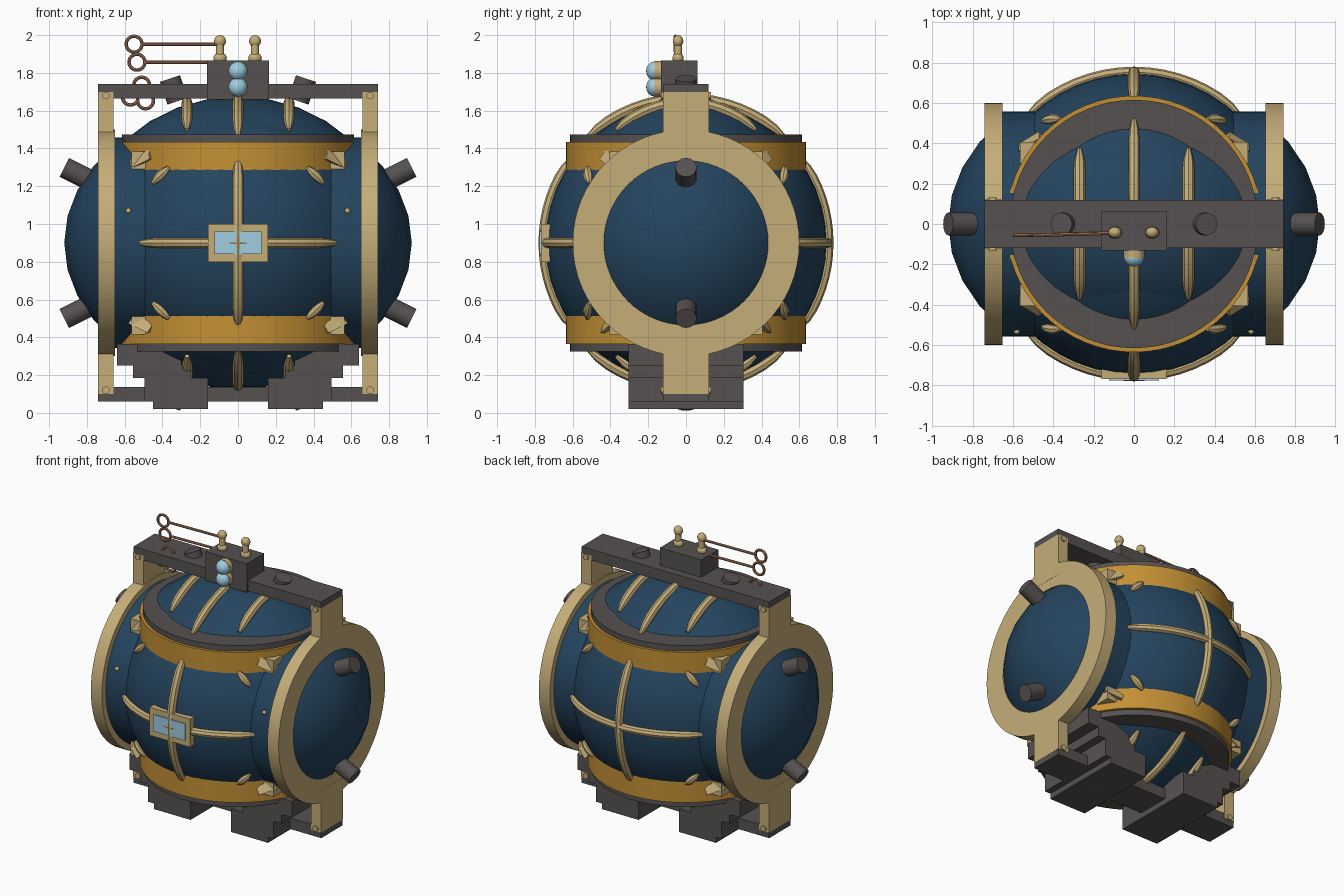
import bpy, bmesh
from math import sin, cos, pi, sqrt, atan2
from mathutils import Matrix, Vector

if "Cube" in bpy.data.objects:
    bpy.data.objects.remove(bpy.data.objects["Cube"])

CZ = 0.9  # height of the hull centre


def material(name, rgb):
    m = bpy.data.materials.new(name)
    m.use_nodes = True
    m.diffuse_color = (*rgb, 1)
    m.node_tree.nodes["Principled BSDF"].inputs["Base Color"].default_value = (*rgb, 1)
    return m


NAVY = material("navy_blue", (0.018, 0.058, 0.112))
BRASS = material("pale_brass", (0.56, 0.42, 0.19))
GOLD = material("golden_orange", (0.55, 0.28, 0.035))
IRON = material("dark_iron", (0.095, 0.083, 0.083))
GLASS = material("light_blue_glass", (0.35, 0.61, 0.75))
COPPER = material("copper", (0.42, 0.20, 0.11))


def add_object(name, mesh, mat):
    mesh.materials.clear()
    mesh.materials.append(mat)
    obj = bpy.data.objects.new(name, mesh)
    bpy.context.collection.objects.link(obj)
    bpy.ops.object.select_all(action='DESELECT')
    obj.select_set(True)
    bpy.context.view_layer.objects.active = obj
    bpy.ops.object.shade_smooth_by_angle(angle=0.6)
    return obj


def finish(name, bm, mat):
    bmesh.ops.recalc_face_normals(bm, faces=bm.faces[:])
    mesh = bpy.data.meshes.new(name)
    bm.to_mesh(mesh)
    bm.free()
    return add_object(name, mesh, mat)


def box(name, x, y, z, mat):
    """Box given by its (min, max) along each axis."""
    bm = bmesh.new()
    spans = (x, y, z)
    mid = Vector([(a + b) / 2 for a, b in spans])
    size = [b - a for a, b in spans]
    bmesh.ops.create_cube(bm, size=1, matrix=Matrix.Translation(mid) @ Matrix.Diagonal((*size, 1)))
    return finish(name, bm, mat)


def ball(name, loc, radii, mat, cut=None, segments=32):
    """Ellipsoid; cut = (axis vector, distance) keeps only the cap beyond it."""
    bm = bmesh.new()
    bmesh.ops.create_uvsphere(bm, u_segments=segments, v_segments=segments // 2, radius=1,
                              matrix=Matrix.Diagonal((*radii, 1)))
    if cut:
        axis = Vector(cut[0])
        bmesh.ops.bisect_plane(bm, geom=bm.verts[:] + bm.edges[:] + bm.faces[:],
                               plane_co=axis * cut[1], plane_no=axis, clear_inner=True)
    bmesh.ops.translate(bm, verts=bm.verts[:], vec=loc)
    return finish(name, bm, mat)


def rod(name, start, end, radius, mat, sides=16):
    start, end = Vector(start), Vector(end)
    turn = (end - start).to_track_quat('Z', 'Y').to_matrix().to_4x4()
    bm = bmesh.new()
    bmesh.ops.create_cone(bm, cap_ends=True, segments=sides, radius1=radius, radius2=radius,
                          depth=(end - start).length,
                          matrix=Matrix.Translation((start + end) / 2) @ turn)
    return finish(name, bm, mat)


def lathe(name, profile, axis, mat, closed=True, steps=64):
    """Spin (radius, offset) pairs about the x or z axis through the hull centre."""
    bm = bmesh.new()
    place = (lambda r, h: (h, r, 0)) if axis == 'X' else (lambda r, h: (r, 0, h))
    vs = [bm.verts.new(place(r, h)) for r, h in profile]
    pairs = list(zip(vs, vs[1:])) + ([(vs[-1], vs[0])] if closed else [])
    edges = [bm.edges.new(p) for p in pairs]
    bmesh.ops.spin(bm, geom=vs + edges, cent=(0, 0, 0), steps=steps, angle=2 * pi,
                   axis=(1, 0, 0) if axis == 'X' else (0, 0, 1))
    bmesh.ops.remove_doubles(bm, verts=bm.verts[:], dist=1e-4)
    bmesh.ops.translate(bm, verts=bm.verts[:], vec=(0, 0, CZ))
    return finish(name, bm, mat)


def tube(name, points, radius, mat, cyclic=False):
    """Round bar along points (from the hull centre), with softened ends."""
    curve = bpy.data.curves.new(name, 'CURVE')
    curve.dimensions = '3D'
    curve.bevel_depth, curve.bevel_resolution, curve.use_fill_caps = radius, 2, True
    s = curve.splines.new('POLY')
    s.points.add(len(points) - 1)
    s.use_cyclic_u = cyclic
    for i, p in enumerate(points):
        s.points[i].co = (p[0], p[1], p[2] + CZ, 1)
        edge = min(i, len(points) - 1 - i)
        s.points[i].radius = 1 if cyclic or edge > 1 else (0.4, 0.85)[edge]
    temp = bpy.data.objects.new(name, curve)
    mesh = bpy.data.meshes.new_from_object(temp)
    bpy.data.objects.remove(temp)
    return add_object(name, mesh, mat)


def spread(limit, n=17):
    return [limit * (2 * i / (n - 1) - 1) for i in range(n)]


# Hull: sphere, cross barrel, domes
ball("hull_sphere", (0, 0, CZ), (0.745, 0.745, 0.745), NAVY, segments=48)
lathe("hull_barrel", [(0.557, -0.66), (0.557, 0.66)], 'X', NAVY, closed=False)
for s, side in ((1, "left"), (-1, "right")):
    ball(side + "_dome", (0, 0, CZ), (0.92, 0.732, 0.732), NAVY, ((s, 0, 0), 0.655))
    a, b = sorted((s * 0.652, s * 0.74))
    lathe(side + "_ring", [(0.435, a), (0.6, a), (0.6, b), (0.435, b)], 'X', BRASS)
for s, end in ((1, "top"), (-1, "bottom")):
    ball(end + "_dome", (0, 0, CZ), (0.84, 0.66, 0.775), NAVY, ((0, 0, s), 0.56))
    # Collar band and its dark cover ring
    lathe(end + "_collar", [(0.6, s * 0.33), (0.635, s * 0.33), (0.635, s * 0.535), (0.6, s * 0.535)], 'Z', GOLD)
    lathe(end + "_cover", [(0.42, s * 0.53), (0.615, s * 0.53), (0.615, s * 0.575), (0.42, s * 0.575)], 'Z', IRON)

    # Ribs over the dome
    tube(end + "_centre_rib", [(0, 0.765 * sin(t), s * 0.765 * cos(t)) for t in spread(0.75)], 0.028, BRASS)
    for x in (-0.27, 0.27):
        tube(end + "_side_rib", [(x, y, s * (0.785 * sqrt(1 - (x / 0.84) ** 2 - (y / 0.66) ** 2)))
                                 for y in spread(0.37)], 0.029, BRASS)

    for sx in (-1, 1):
        # Studs on the domes
        for base, normal, name in (((0.79, 0.335), (0.92, 0.40), "end_stud"),
                                   ((0.32, 0.75), (0.36, 0.87), "cap_stud")):
            rod(name, (sx * base[0], 0, CZ + s * base[1]), (sx * normal[0], 0, CZ + s * normal[1]), 0.056, IRON)
        # Frame posts with bolts
        x = sorted((sx * 0.66, sx * 0.741))
        z = sorted((CZ + s * 0.5, CZ + s * 0.8))
        box(end + "_post", x, (-0.123, 0.123), z, BRASS)
        rod("post_bolt", (sx * 0.70, -0.132, CZ + s * 0.78), (sx * 0.70, 0.132, CZ + s * 0.78), 0.02, BRASS)

        for sy in (-1, 1):
            # Corner brackets and short diagonal ribs
            box("corner_bracket", sorted((sx * 0.485, sx * 0.565)), sorted((sy * 0.30, sy * 0.405)),
                sorted((CZ + s * 0.39, CZ + s * 0.485)), BRASS)
            rod("bracket_brace", (sx * 0.56, sy * 0.37, CZ + s * 0.41),
                (sx * 0.46, sy * 0.43, CZ + s * 0.46), 0.035, BRASS, 3)
            path = []
            for k in range(5):
                px, pz = 0.365 + 0.022 * k, 0.40 - 0.021 * k
                path.append((sx * px, sy * sqrt(0.565 - px * px - pz * pz), s * pz))
            tube("diagonal_rib", path, 0.026, BRASS)

# Ribs crossing on the front and back
for s, end in ((-1, "front"), (1, "back")):
    tube(end + "_upright_rib", [(0, s * 0.752 * cos(t), 0.752 * sin(t)) for t in spread(0.64)], 0.029, BRASS)
    tube(end + "_level_rib", [(0.752 * sin(t), s * 0.752 * cos(t), 0) for t in spread(0.78)], 0.027, BRASS)

# Front window and rivets
box("window_frame", (-0.16, 0.16), (-0.768, -0.71), (0.80, 1.0), BRASS)
box("window_pane", (-0.125, 0.125), (-0.776, -0.76), (0.84, 0.96), GLASS)
for x in (-0.58, 0.58):
    ball("rivet", (x, -0.532, 1.07), (0.015, 0.015, 0.015), BRASS, segments=12)

# Frame beams
box("top_beam", (-0.74, 0.74), (-0.12, 0.12), (1.665, 1.742), IRON)
box("bottom_beam", (-0.74, 0.74), (-0.12, 0.12), (0.06, 0.138), IRON)

# Stepped feet: inner x, outer x, low z, high z
for s in (-1, 1):
    for x0, x1, z0, z1 in ((0.30, 0.64, 0.25, 0.365), (0.25, 0.555, 0.185, 0.25),
                           (0.16, 0.495, 0.06, 0.185), (0.16, 0.45, 0.02, 0.06)):
        box("foot_step", sorted((s * x0, s * x1)), (-0.305, 0.305), (z0, z1), IRON)

# Control box, lamps and levers
box("control_box", (-0.163, 0.163), (-0.132, 0.062), (1.66, 1.865), IRON)
for z in (1.81, 1.725):
    rod("lamp_socket", (0, -0.12, z), (0, -0.168, z), 0.052, BRASS, 24)
    ball("lamp", (0, -0.165, z), (0.05, 0.046, 0.05), GLASS, segments=24)
for x in (-0.095, 0.09):
    ball("lever_base", (x, -0.042, 1.878), (0.036, 0.03, 0.03), BRASS, segments=16)
    rod("lever_stem", (x, -0.042, 1.86), (x, -0.042, 1.97), 0.022, BRASS)
    ball("lever_knob", (x, -0.042, 1.968), (0.032, 0.028, 0.032), BRASS, segments=16)

# Pull rods ending in rings
for start, end, z in ((-0.095, -0.508, 1.952), (-0.15, -0.494, 1.857)):
    rod("pull_rod", (start, -0.045, z), (end, -0.056, z), 0.009, COPPER, 8)
for x, z in ((-0.55, 1.952), (-0.535, 1.857), (-0.51, 1.735), (-0.57, 1.672), (-0.49, 1.652)):
    tube("pull_ring", [(x + 0.042 * cos(k * pi / 12), -0.056, z - CZ + 0.042 * sin(k * pi / 12))
                       for k in range(24)], 0.009, COPPER, cyclic=True)
